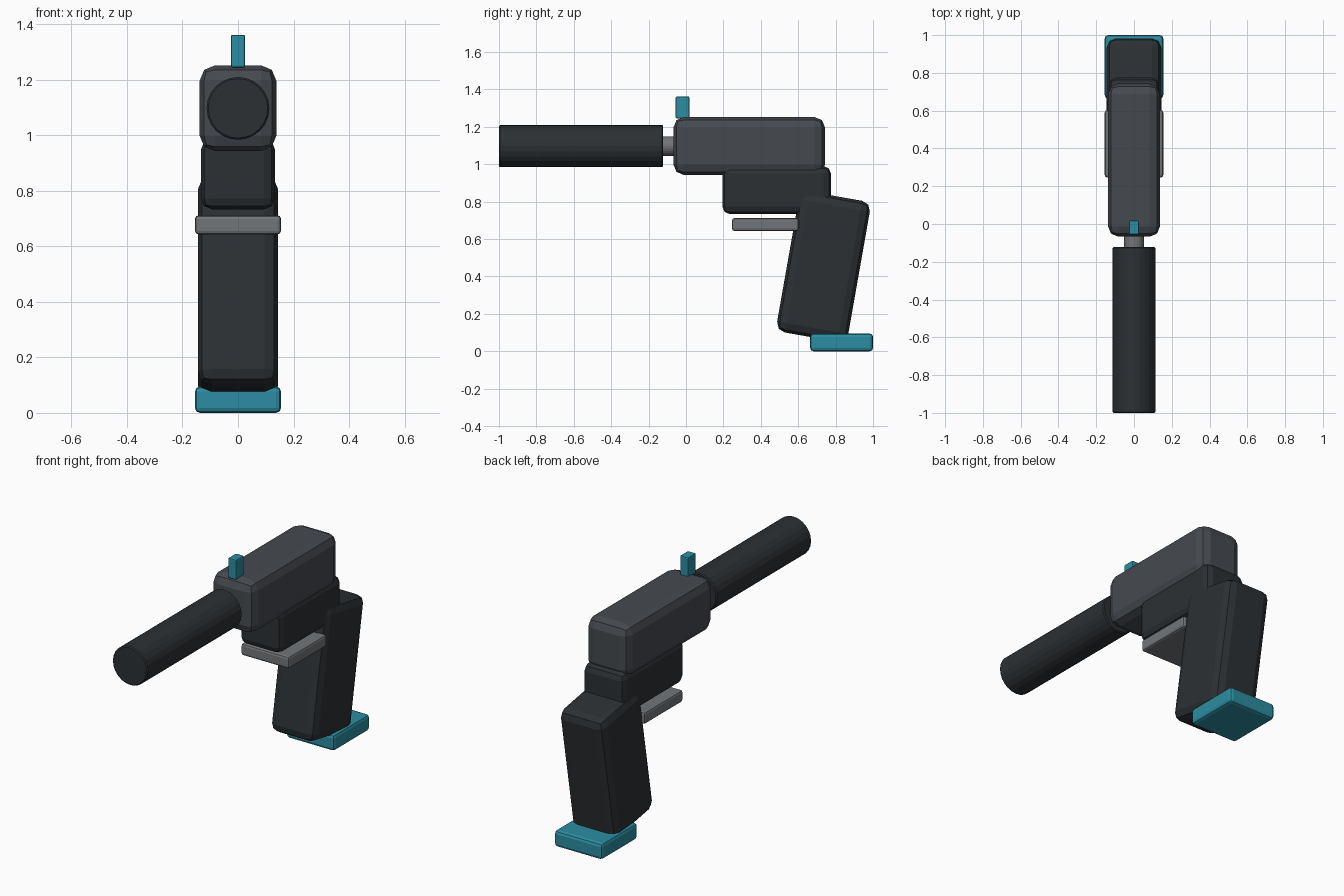
import bpy, bmesh
from math import radians
from mathutils import Matrix, Vector

if "Cube" in bpy.data.objects:
    bpy.data.objects.remove(bpy.data.objects["Cube"])


def material(name, rgb):
    m = bpy.data.materials.new(name)
    m.diffuse_color = (*rgb, 1)
    m.use_nodes = True
    m.node_tree.nodes["Principled BSDF"].inputs["Base Color"].default_value = m.diffuse_color
    return m


DARK = material("dark_grip", (0.025, 0.03, 0.034))
SLATE = material("slate", (0.06, 0.068, 0.078))
STEEL = material("steel", (0.17, 0.18, 0.19))
TEAL = material("teal", (0.025, 0.27, 0.36))


def finish(name, bm, mat, bevel, segments):
    me = bpy.data.meshes.new(name)
    bm.to_mesh(me)
    bm.free()
    me.materials.append(mat)
    ob = bpy.data.objects.new(name, me)
    bpy.context.collection.objects.link(ob)
    if bevel:
        b = ob.modifiers.new("bevel", "BEVEL")
        b.width, b.segments = bevel, segments
        b.limit_method = "ANGLE"
        b.angle_limit = radians(40)
    return ob


def box(name, half_x, y, z, mat, bevel, segments=2, tilt=0):
    """Bevelled box centred on x = 0, spanning the y and z ranges."""
    bm = bmesh.new()
    bmesh.ops.create_cube(bm, size=1)
    bmesh.ops.scale(bm, vec=(2 * half_x, y[1] - y[0], z[1] - z[0]), verts=bm.verts)
    ob = finish(name, bm, mat, bevel, segments)
    ob.location = (0, sum(y) / 2, sum(z) / 2)
    ob.rotation_euler.x = radians(tilt)
    return ob


def tube(name, radius, y, z, mat, bevel=0, sides=24):
    """Cylinder lying along y."""
    bm = bmesh.new()
    bmesh.ops.create_cone(bm, cap_ends=True, segments=sides, radius1=radius,
                          radius2=radius, depth=y[1] - y[0],
                          matrix=Matrix.Rotation(radians(90), 4, "X"))
    ob = finish(name, bm, mat, bevel, 1)
    ob.location = Vector((0, sum(y) / 2, z))
    return ob


# Upper body and frame
box("slide", 0.138, (-0.067, 0.743), (0.943, 1.252), SLATE, 0.055)
box("frame", 0.133, (0.195, 0.775), (0.733, 0.99), DARK, 0.04)

# Handle, leaning back at the top
box("grip", 0.145, (0.542, 0.928), (0.07, 0.835), DARK, 0.05, tilt=-10)
box("magazine_base", 0.155, (0.664, 1.0), (0.0, 0.095), TEAL, 0.018)

# Trigger guard bar
box("trigger_guard", 0.155, (0.246, 0.603), (0.643, 0.712), STEEL, 0.013)

# Front sight, barrel and muzzle tube
box("front_sight", 0.026, (-0.055, 0.018), (1.245, 1.362), TEAL, 0.006)
tube("barrel", 0.052, (-0.2, 0.1), 1.097, STEEL)
tube("muzzle_tube", 0.113, (-1.0, -0.122), 1.097, DARK, 0.006)
